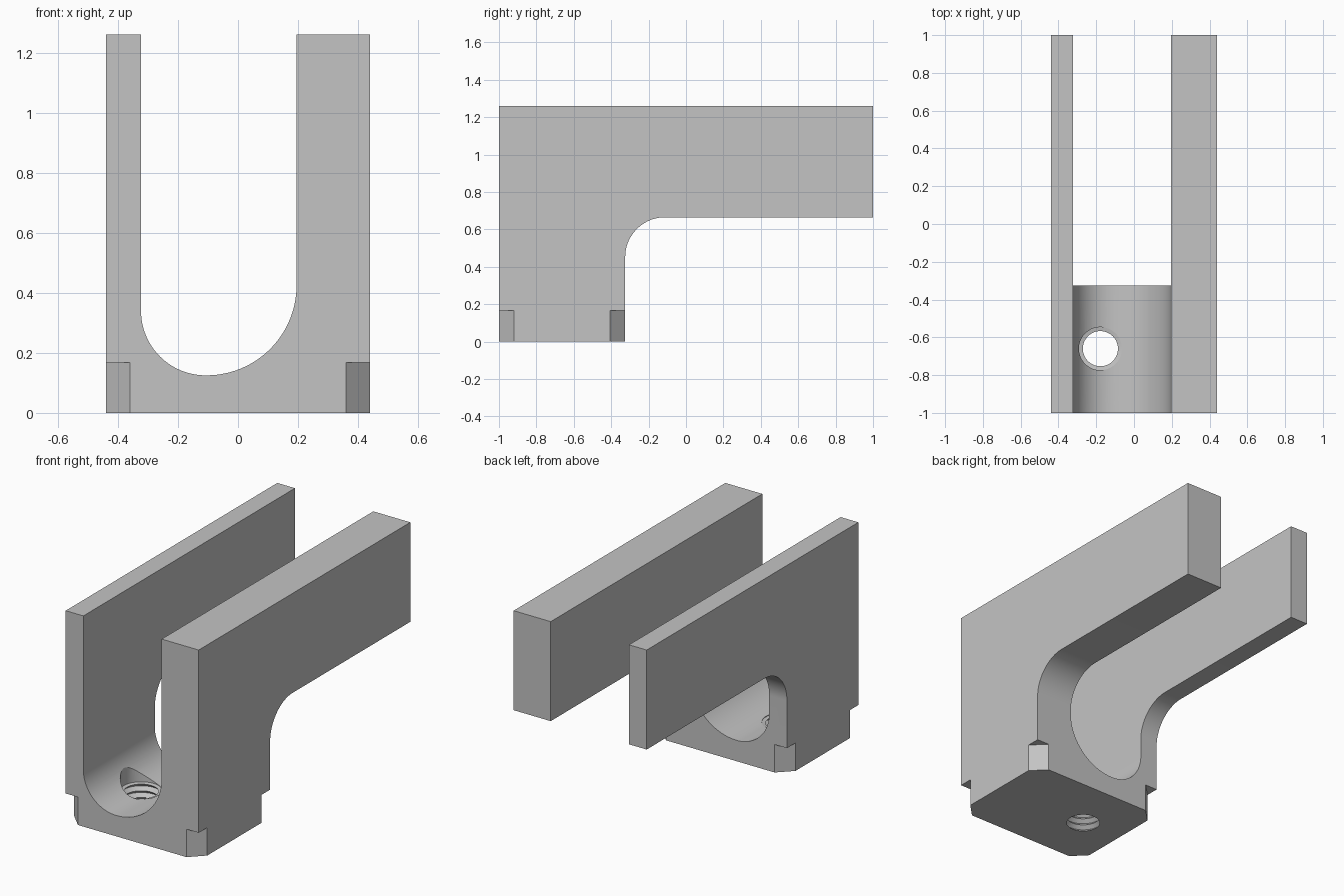
import bpy, bmesh, math
from mathutils import Vector

cube = bpy.data.objects.get("Cube")
if cube:
    bpy.data.objects.remove(cube)

# Main dimensions
HALF_W, LEG_BACK, TOP, ARM_BOTTOM = 0.44, -0.325, 1.26, 0.665
HOLE = Vector((-0.178, -0.66, 0))
MINOR, MAJOR, PITCH = 0.093, 0.114, 0.04

steel = bpy.data.materials.new("plain grey")
steel.use_nodes = True
grey = (0.55, 0.55, 0.55, 1)
steel.diffuse_color = grey
steel.node_tree.nodes["Principled BSDF"].inputs["Base Color"].default_value = grey


def arc(cx, cy, r, start, end, steps=28):
    angles = [math.radians(start + (end - start) * i / steps) for i in range(steps + 1)]
    return [(cx + r * math.cos(a), cy + r * math.sin(a)) for a in angles]


def finish(name, bm):
    bmesh.ops.recalc_face_normals(bm, faces=bm.faces)
    mesh = bpy.data.meshes.new(name)
    bm.to_mesh(mesh)
    bm.free()
    obj = bpy.data.objects.new(name, mesh)
    bpy.context.collection.objects.link(obj)
    return obj


def prism(name, points, sweep):
    """Close a 3D outline into a face and extrude it along a vector."""
    bm = bmesh.new()
    face = bm.faces.new([bm.verts.new(p) for p in points])
    new = bmesh.ops.extrude_face_region(bm, geom=[face])["geom"]
    verts = [v for v in new if isinstance(v, bmesh.types.BMVert)]
    bmesh.ops.translate(bm, verts=verts, vec=sweep)
    return finish(name, bm)


def lathe(name, profile, centre, steps=48):
    """Revolve a (radius, height) profile about a vertical axis."""
    bm = bmesh.new()
    verts = [bm.verts.new((r, 0, z)) for r, z in profile]
    edges = [bm.edges.new(pair) for pair in zip(verts, verts[1:])]
    bmesh.ops.spin(bm, geom=verts + edges, cent=(0, 0, 0), axis=(0, 0, 1),
                   angle=math.tau, steps=steps)
    bmesh.ops.remove_doubles(bm, verts=bm.verts, dist=1e-5)
    bmesh.ops.translate(bm, verts=bm.verts, vec=centre)
    return finish(name, bm)


def cut(target, cutter):
    cutter.hide_render = True
    mod = target.modifiers.new("cut", "BOOLEAN")
    mod.operation, mod.solver, mod.object = "DIFFERENCE", "EXACT", cutter
    bpy.context.view_layer.objects.active = target
    bpy.ops.object.modifier_apply(modifier=mod.name)
    bpy.data.objects.remove(cutter)


# Body: side outline of leg and arm with a rounded inner corner
fillet = 0.213
side = [(-1, 0), (LEG_BACK, 0)]
side += arc(LEG_BACK + fillet, ARM_BOTTOM - fillet, fillet, 180, 90)
side += [(1, ARM_BOTTOM), (1, TOP), (-1, TOP)]
body = prism("fork_bracket", [(-HALF_W, y, z) for y, z in side], (2 * HALF_W, 0, 0))
body.data.materials.append(steel)

# Slot between the arms, with a tighter curve on the thin side
slot = [(-0.323, 1.5)] + arc(-0.108, 0.34, 0.215, 180, 270)
slot += arc(-0.105, 0.425, 0.3, 270, 360) + [(0.195, 1.5)]
cut(body, prism("slot_cutter", [(x, -1.2, z) for x, z in slot], (0, 2.4, 0)))

# Chamfered corners at the foot
for x in (-HALF_W, HALF_W):
    for y in (-1, LEG_BACK):
        diamond = [(0, -0.1), (0.081, -0.1), (0.081, 0.167), (0, 0.167)]
        cut(body, lathe("corner_cutter", diamond, (x, y, 0), 4))

# Threaded hole through the floor, with a plain clearance above it
thread = [(0, -PITCH), (MINOR, -PITCH)]
for i in range(4):
    thread += [(MINOR, i * PITCH), (MAJOR, (i + 0.5) * PITCH)]
thread[-1] = (MAJOR, 3.1 * PITCH)
thread += [(MAJOR, 0.4), (0, 0.4)]
cut(body, lathe("thread_cutter", thread, HOLE))

# Smooth the curves and keep the edges sharp
bpy.ops.object.select_all(action="DESELECT")
body.select_set(True)
bpy.context.view_layer.objects.active = body
bpy.ops.object.shade_smooth_by_angle(angle=math.radians(25))
